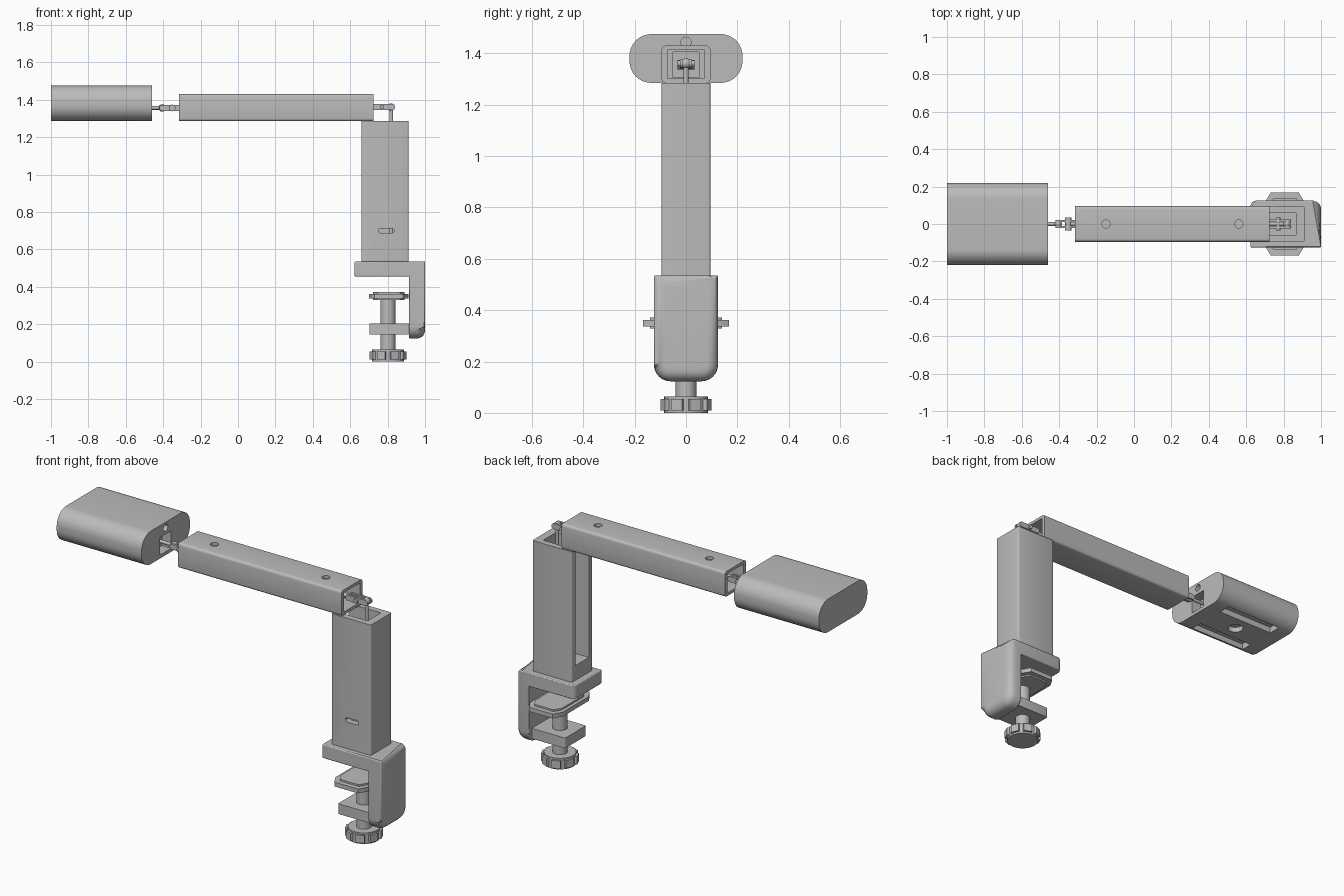
import bpy, bmesh
from math import pi, cos, sin
from mathutils import Vector

cube = bpy.data.objects.get("Cube")
if cube:
    bpy.data.objects.remove(cube, do_unlink=True)

# One matte grey for everything
grey = bpy.data.materials.new("plain_grey")
grey.use_nodes = True
grey.diffuse_color = (0.5, 0.5, 0.5, 1)
grey.node_tree.nodes["Principled BSDF"].inputs["Base Color"].default_value = grey.diffuse_color


def rect(a0, a1, b0, b1, r=0.0, n=6):
    """Rectangle outline with optional rounded (n > 0) or chamfered (n = 1) corners."""
    if r == 0:
        return [(a0, b0), (a1, b0), (a1, b1), (a0, b1)]
    centres = [(a1 - r, b1 - r), (a0 + r, b1 - r), (a0 + r, b0 + r), (a1 - r, b0 + r)]
    return [(ca + r * cos((q + i / n) * pi / 2), cb + r * sin((q + i / n) * pi / 2))
            for q, (ca, cb) in enumerate(centres) for i in range(n + 1)]


def circle(a, b, r, n=24):
    return [(a + r * cos(2 * pi * i / n), b + r * sin(2 * pi * i / n)) for i in range(n)]


def finish(obj):
    bpy.ops.object.select_all(action='DESELECT')
    obj.select_set(True)
    bpy.context.view_layer.objects.active = obj
    bpy.ops.object.shade_smooth_by_angle(angle=0.6)


def make(name, bm):
    bmesh.ops.recalc_face_normals(bm, faces=bm.faces)
    mesh = bpy.data.meshes.new(name)
    bm.to_mesh(mesh)
    bm.free()
    mesh.materials.append(grey)
    obj = bpy.data.objects.new(name, mesh)
    bpy.context.collection.objects.link(obj)
    finish(obj)
    return obj


def prism_mesh(pts, axis, lo, hi):
    """Extrude an outline along an axis."""
    place = {'x': lambda a, b, h: (h, a, b),
             'y': lambda a, b, h: (a, h, b),
             'z': lambda a, b, h: (a, b, h)}[axis]
    bm = bmesh.new()
    low = [bm.verts.new(place(a, b, lo)) for a, b in pts]
    high = [bm.verts.new(place(a, b, hi)) for a, b in pts]
    bm.faces.new(low)
    bm.faces.new(high)
    for i in range(len(pts)):
        j = (i + 1) % len(pts)
        bm.faces.new((low[i], low[j], high[j], high[i]))
    return bm


def prism(name, pts, axis, lo, hi):
    return make(name, prism_mesh(pts, axis, lo, hi))


def ball(name, centre, r):
    bm = bmesh.new()
    bmesh.ops.create_uvsphere(bm, u_segments=16, v_segments=10, radius=r)
    bmesh.ops.translate(bm, verts=bm.verts, vec=Vector(centre))
    return make(name, bm)


def cut(obj, *cutters):
    """Subtract each (outline, axis, low, high) prism from the part."""
    for spec in cutters:
        tool = prism("cutter", *spec)
        tool.hide_render = True
        mod = obj.modifiers.new("cut", 'BOOLEAN')
        mod.operation, mod.solver, mod.object = 'DIFFERENCE', 'EXACT', tool
        finish_active(obj, mod)
        bpy.data.objects.remove(tool, do_unlink=True)
    finish(obj)


def finish_active(obj, mod):
    bpy.context.view_layer.objects.active = obj
    bpy.ops.object.modifier_move_to_index(modifier=mod.name, index=0)
    bpy.ops.object.modifier_apply(modifier=mod.name)


# Head: wide rounded block with end socket, screw hole and slots underneath
head = prism("head", rect(-0.22, 0.22, 1.285, 1.475, 0.085, 10), 'x', -1, -0.46)
cut(head,
    (rect(-0.05, 0.05, 1.305, 1.405), 'x', -0.52, -0.4),
    (circle(0, 1.443, 0.02), 'x', -0.52, -0.4),
    (circle(-0.73, 0, 0.042), 'z', 1.2, 1.315),
    *[(rect(-0.91, -0.55, y - 0.035, y + 0.035), 'z', 1.2, 1.32) for y in (-0.12, 0.12)])

# Horizontal arm: hollow tube with two holes on top
arm = prism("horizontal_arm", rect(-0.095, 0.095, 1.285, 1.43, 0.015, 4), 'x', -0.315, 0.725)
cut(arm,
    (rect(-0.073, 0.073, 1.302, 1.413), 'x', -0.5, 0.9),
    *[(circle(x, 0, 0.022), 'z', 1.38, 1.5) for x in (-0.15, 0.56)])

# Upright post: channel open on its inner side, small rounded slot in front
post = prism("upright_post", rect(0.66, 0.912, -0.095, 0.095, 0.008, 3), 'z', 0.53, 1.285)
cut(post,
    (rect(0.6, 0.867, -0.06, 0.06), 'z', 0.62, 1.4),
    (rect(0.75, 0.835, 0.688, 0.712, 0.0119), 'y', -0.2, 0))

# Joint between head and arm
JZ = 1.356
prism("head_rod", circle(0, JZ, 0.01, 12), 'x', -0.52, -0.39)
ball("head_joint_ball", (-0.405, 0, JZ), 0.02)
for side in (-1, 1):
    y = side * 0.016
    prism("head_joint_fork", rect(-0.42, -0.28, JZ - 0.016, JZ + 0.016, 0.014),
          'y', y - 0.006, y + 0.006)
prism("head_joint_pin", circle(-0.352, JZ, 0.018, 16), 'y', -0.034, 0.034)
prism("head_joint_link", circle(0, JZ, 0.013, 12), 'x', -0.37, -0.2)

# Joint between arm and post
EZ = 1.361
for side in (-1, 1):
    y = side * 0.017
    prism("elbow_fork", rect(0.7, 0.84, EZ - 0.016, EZ + 0.016, 0.014),
          'y', y - 0.006, y + 0.006)
prism("elbow_pin", circle(0.77, EZ, 0.012, 16), 'y', -0.034, 0.034)
prism("elbow_link", circle(0, EZ, 0.012, 12), 'x', 0.6, 0.8)
ball("elbow_ball", (0.818, 0, EZ), 0.02)
prism("elbow_rod", circle(0.82, 0, 0.01, 12), 'z', 0.6, EZ)

# Clamp bracket: L-shaped body with rounded outer back
profile = [(0.623, 0.455), (0.915, 0.455), (0.915, 0.123),
           (1.0, 0.123), (1.0, 0.535), (0.623, 0.535)]
bm = prism_mesh(profile, 'y', -0.125, 0.125)


def round_edges(bm, test, r, seg):
    edges = [e for e in bm.edges if all(test(v.co) for v in e.verts)]
    bmesh.ops.bevel(bm, geom=edges, offset=r, segments=seg, profile=0.5, affect='EDGES')


for s in (-1, 1):
    round_edges(bm, lambda c: c.z < 0.13 and c.y * s > 0.12, 0.065, 6)
round_edges(bm, lambda c: c.x > 0.999, 0.045, 5)
for s in (-1, 1):
    round_edges(bm, lambda c: c.x < 0.63 and c.y * s > 0.12, 0.03, 4)
bracket = make("clamp_bracket", bm)
soft = bracket.modifiers.new("soft_edges", 'BEVEL')
soft.width, soft.segments, soft.limit_method, soft.angle_limit = 0.01, 2, 'ANGLE', 0.9

# Threaded block, screw and pressure pad
prism("clamp_nut_block", rect(0.703, 0.93, -0.095, 0.095, 0.008, 3), 'z', 0.144, 0.203)
prism("clamp_screw", circle(0.802, 0, 0.04, 32), 'z', 0.03, 0.345)


def pad_outline(hx, hy, cx, cy):
    quarter = [(hx, hy - cy), (hx - cx, hy)]
    half = quarter + [(-a, b) for a, b in reversed(quarter)]
    return [(0.806 + a, b) for a, b in half] + [(0.806 - a, -b) for a, b in half]


prism("pressure_pad", pad_outline(0.105, 0.168, 0.03, 0.05), 'z', 0.337, 0.362)
prism("pressure_pad_core", pad_outline(0.085, 0.14, 0.025, 0.04), 'z', 0.328, 0.372)

# Toothed hand knob
teeth = []
for i in range(8):
    for step, r in ((-0.3, 0.1), (0.3, 0.1), (0.36, 0.086), (0.64, 0.086)):
        t = (i + 0.5 + step) * pi / 4
        teeth.append((0.802 + r * cos(t), r * sin(t)))
prism("knob_grip", teeth, 'z', 0.01, 0.055)
prism("knob_core", circle(0.802, 0, 0.085, 32), 'z', 0, 0.064)
